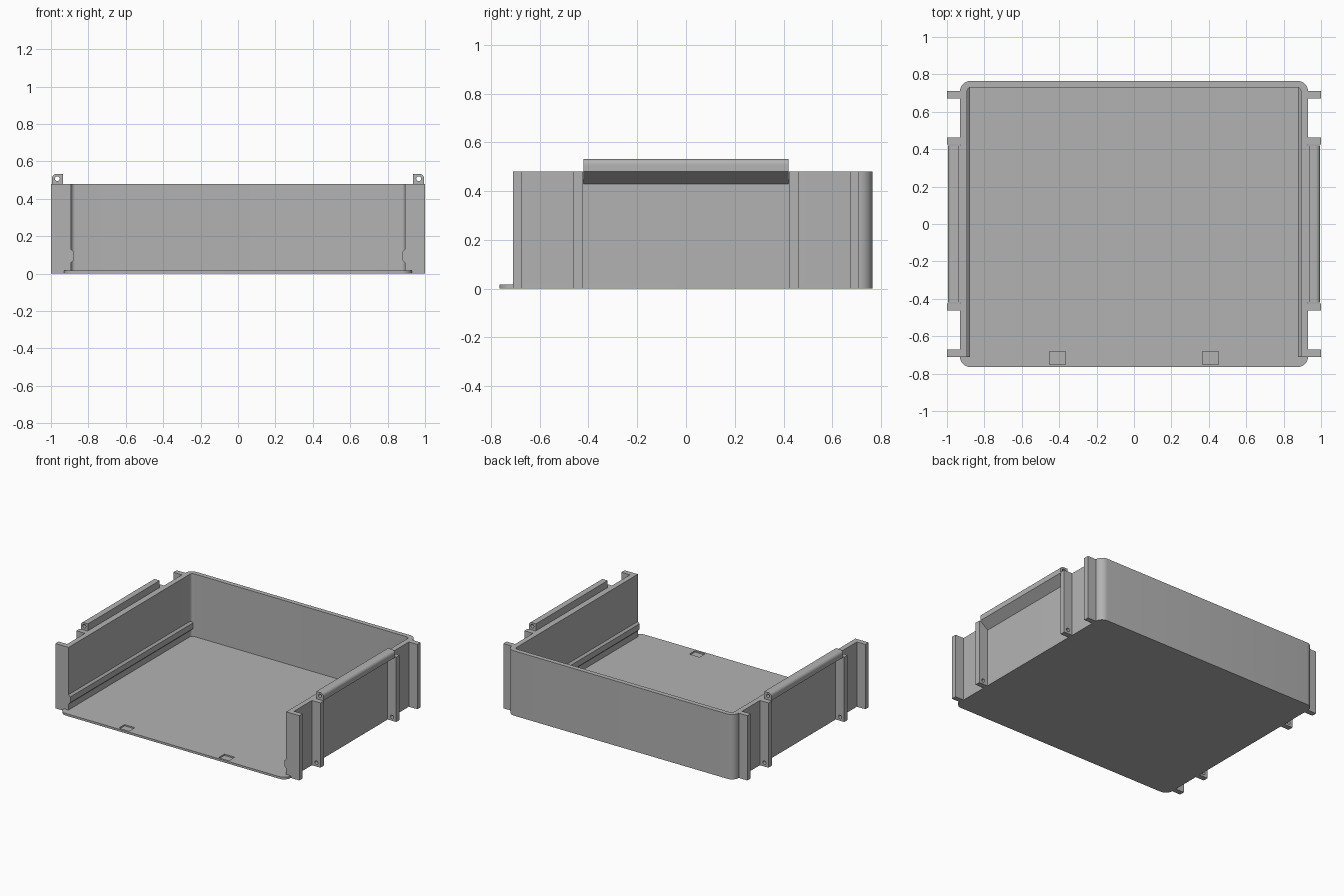
import bpy
import bmesh
from math import cos, sin, radians
from mathutils import Vector

if "Cube" in bpy.data.objects:
    bpy.data.objects.remove(bpy.data.objects["Cube"])

grey = bpy.data.materials.new("plain grey")
grey.use_nodes = True
grey.diffuse_color = (0.45, 0.45, 0.45, 1)
grey.node_tree.nodes["Principled BSDF"].inputs["Base Color"].default_value = (0.45, 0.45, 0.45, 1)

# Main dimensions
W, D, H = 0.93, 0.765, 0.48       # tray half width, half depth, wall height
FLOOR, WALL, R = 0.016, 0.038, 0.055
FRONT = -0.71                     # front end of the side walls
PIN_X, PIN_R = 0.966, 0.013       # pin holes


def arc(cx, cy, r, a0, a1, n=8):
    return [(cx + r * cos(radians(a0 + (a1 - a0) * i / n)),
             cy + r * sin(radians(a0 + (a1 - a0) * i / n))) for i in range(n + 1)]


def prism(name, outline, spans, axis="Z"):
    """Extrude an outline along Z (outline in xy) or Y (outline in xz), once per span."""
    bm = bmesh.new()
    for lo, hi in spans:
        place = (lambda p: (p[0], p[1], lo)) if axis == "Z" else (lambda p: (p[0], lo, p[1]))
        face = bm.faces.new([bm.verts.new(place(p)) for p in outline])
        out = bmesh.ops.extrude_face_region(bm, geom=[face])
        moved = [v for v in out["geom"] if isinstance(v, bmesh.types.BMVert)]
        offset = Vector((0, 0, hi - lo)) if axis == "Z" else Vector((0, hi - lo, 0))
        bmesh.ops.translate(bm, verts=moved, vec=offset)
    bmesh.ops.recalc_face_normals(bm, faces=bm.faces)
    mesh = bpy.data.meshes.new(name)
    bm.to_mesh(mesh)
    bm.free()
    mesh.materials.append(grey)
    ob = bpy.data.objects.new(name, mesh)
    bpy.context.collection.objects.link(ob)
    return ob


def rect(x0, x1, y0, y1):
    return [(x0, y0), (x1, y0), (x1, y1), (x0, y1)]


def finish(ob, cutter=None, mirror=False):
    """Cut, mirror across x and shade one part."""
    bpy.ops.object.select_all(action="DESELECT")
    bpy.context.view_layer.objects.active = ob
    ob.select_set(True)
    if cutter:
        cut = ob.modifiers.new("cut", "BOOLEAN")
        cut.operation, cut.object, cut.solver = "DIFFERENCE", cutter, "EXACT"
        bpy.ops.object.modifier_apply(modifier=cut.name)
        bpy.data.objects.remove(cutter)
    if mirror:
        mod = ob.modifiers.new("mirror", "MIRROR")
        mod.use_mirror_merge = False
        bpy.ops.object.modifier_apply(modifier=mod.name)
    bpy.ops.object.shade_smooth_by_angle(angle=radians(30))


# Floor plate with rounded corners and two shallow latch recesses
corner = [(1, 1, 0), (-1, 1, 90), (-1, -1, 180), (1, -1, 270)]
plate = []
for sx, sy, a in corner:
    plate += arc(sx * (W - R), sy * (D - R), R, a, a + 90)
floor = prism("floor_plate", plate, [(0, FLOOR)])
for side in (-1, 1):
    x = side * 0.409
    recess = prism("recess_cutter", rect(x - 0.042, x + 0.042, -0.75, -0.683), [(0.006, 0.05)])
    finish(floor, recess)

# Back and side walls as one U shape
inner = R - WALL + 0.005
ix, iy = W - WALL, D - WALL + 0.004
outer_line = [(W, FRONT)] + arc(W - R, D - R, R, 0, 90) + arc(R - W, D - R, R, 90, 180) + [(-W, FRONT)]
inner_line = ([(-ix, FRONT)] + arc(inner - ix, iy - inner, inner, 180, 90)
              + arc(ix - inner, iy - inner, inner, 90, 0) + [(ix, FRONT)])
finish(prism("walls", outer_line + inner_line, [(FLOOR, H)]))

# Guide rails along the inside of the side walls
rail = [(ix + 0.005, 0.055), (ix, 0.06), (ix - 0.014, 0.074),
        (ix - 0.014, 0.116), (ix, 0.13), (ix + 0.005, 0.135)]
finish(prism("guide_rails", rail, [(FRONT, iy)], "Y"), mirror=True)

# Tall outer ribs at the ends of the side walls
finish(prism("end_ribs", rect(W, 1, 0, H), [(FRONT, -0.672), (0.672, 0.71)], "Y"), mirror=True)

# Middle ribs with a pin hole near the foot
mid = prism("middle_ribs", rect(W, 1, 0, H), [(-0.463, -0.424), (0.424, 0.463)], "Y")
hole = prism("hole_cutter", arc(PIN_X, 0.028, PIN_R, 0, 345, 23), [(-0.6, 0.6)], "Y")
finish(mid, hole, mirror=True)

# Hinge barrels on sloping brackets between the middle ribs
barrel = ([(W, 0.43), (0.995, H)] + arc(0.971, 0.508, 0.024, 0, 90)
          + [(0.936, 0.532), (0.936, H), (W, H)])
hinge = prism("hinge_barrels", barrel, [(-0.42, 0.42)], "Y")
bore = prism("bore_cutter", arc(PIN_X, 0.507, PIN_R, 0, 345, 23), [(-0.6, 0.6)], "Y")
finish(hinge, bore, mirror=True)
